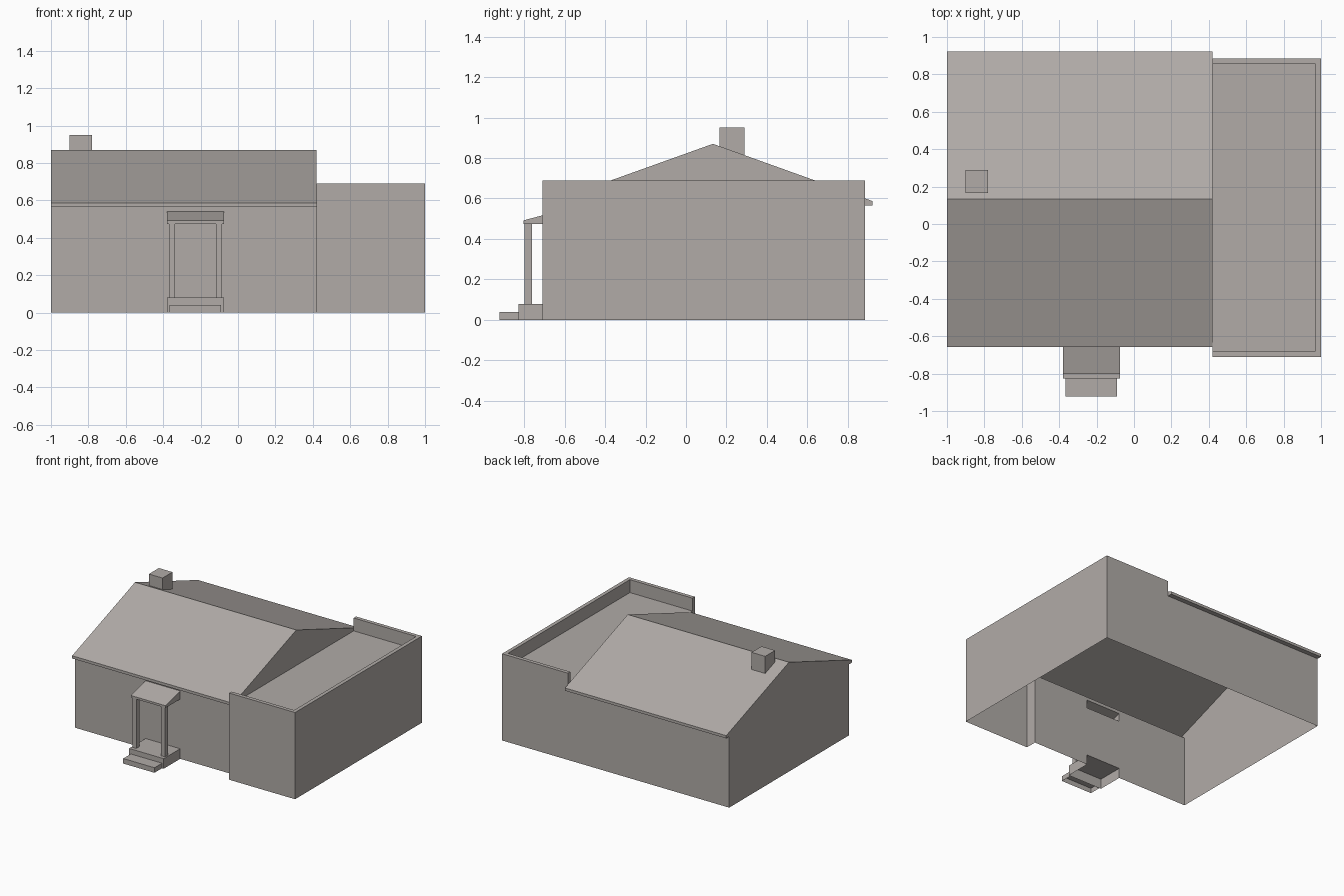
import bpy, bmesh

if "Cube" in bpy.data.objects:
    bpy.data.objects.remove(bpy.data.objects["Cube"])

# Single plaster colour
plaster = bpy.data.materials.new("warm_grey_plaster")
plaster.use_nodes = True
COLOUR = (0.44, 0.41, 0.39, 1)
plaster.diffuse_color = COLOUR
plaster.node_tree.nodes["Principled BSDF"].inputs["Base Color"].default_value = COLOUR


def finish(name, bm):
    bmesh.ops.remove_doubles(bm, verts=bm.verts, dist=0.0001)
    mesh = bpy.data.meshes.new(name)
    bm.to_mesh(mesh)
    bm.free()
    mesh.materials.append(plaster)
    obj = bpy.data.objects.new(name, mesh)
    bpy.context.collection.objects.link(obj)
    return obj


def prism(name, profile, lo, hi, axis="Z", open_edges=(), caps=("lo", "hi")):
    """Extrude a counter-clockwise outline along an axis, leaving chosen sides open."""
    bm = bmesh.new()

    def ring(h):
        return [bm.verts.new((h, a, b) if axis == "X" else (a, b, h)) for a, b in profile]

    low, high = ring(lo), ring(hi)
    n = len(profile)
    for i in range(n):
        j = (i + 1) % n
        if i not in open_edges:
            bm.faces.new((low[i], low[j], high[j], high[i]))
    if "lo" in caps:
        bm.faces.new(low[::-1])
    if "hi" in caps:
        bm.faces.new(high)
    loose = [v for v in bm.verts if not v.link_faces]
    bmesh.ops.delete(bm, geom=loose, context="VERTS")
    return finish(name, bm)


def rect(a0, b0, a1, b1):
    return [(a0, b0), (a1, b0), (a1, b1), (a0, b1)]


# Main dimensions
LEFT, SPLIT, RIGHT = -1.0, 0.42, 1.0
FRONT, WING_FRONT, BACK = -0.62, -0.71, 0.885
SOFFIT, EAVE, PARAPET = 0.565, 0.587, 0.69
RIDGE_Y, RIDGE_Z = 0.133, 0.87
EAVE_FRONT, EAVE_BACK = -0.657, 0.922
PORCH_L, PORCH_R = -0.38, -0.075

# House back and end walls
prism("house_walls", rect(LEFT, FRONT, SPLIT, BACK), 0, SOFFIT, open_edges=(0, 1), caps=())

# Front wall, open behind the doorstep and the porch roof
bm = bmesh.new()
xs = [LEFT, PORCH_L, PORCH_R, SPLIT]
zs = [0, 0.08, 0.475, 0.54, SOFFIT]
for i in range(3):
    for k in range(4):
        if i == 1 and k in (0, 2):
            continue
        bm.faces.new([bm.verts.new((x, FRONT, z))
                      for x, z in rect(xs[i], zs[k], xs[i + 1], zs[k + 1])])
finish("front_wall", bm)

# Gabled roof with boxed eaves, open inside
prism("gable_roof",
      [(FRONT, SOFFIT), (BACK, SOFFIT), (EAVE_BACK, SOFFIT), (EAVE_BACK, EAVE),
       (RIDGE_Y, RIDGE_Z), (EAVE_FRONT, EAVE), (EAVE_FRONT, SOFFIT)],
      LEFT, SPLIT, "X", open_edges=(0,))

# Chimney, its base cut to the roof slope
slope = (RIDGE_Z - EAVE) / (EAVE_BACK - RIDGE_Y)
y0, y1 = 0.165, 0.29
prism("chimney",
      [(y0, RIDGE_Z - slope * (y0 - RIDGE_Y)), (y1, RIDGE_Z - slope * (y1 - RIDGE_Y)),
       (y1, 0.95), (y0, 0.95)],
      -0.90, -0.78, "X", open_edges=(0,))

# Flat-roofed side wing
prism("wing_walls", rect(SPLIT, WING_FRONT, RIGHT, BACK), 0, PARAPET, open_edges=(3,), caps=())
prism("wing_return_wall", rect(SPLIT, WING_FRONT, RIGHT, FRONT), 0, EAVE,
      open_edges=(0, 1, 2), caps=())
prism("wing_roof", rect(SPLIT, WING_FRONT, RIGHT, BACK), SOFFIT, EAVE,
      open_edges=(0, 1, 2, 3), caps=("hi",))

# Parapet around three sides of the wing
t = 0.03
prism("parapet",
      [(SPLIT, WING_FRONT), (RIGHT, WING_FRONT), (RIGHT, BACK), (SPLIT, BACK),
       (SPLIT, BACK - t), (RIGHT - t, BACK - t),
       (RIGHT - t, WING_FRONT + t), (SPLIT, WING_FRONT + t)],
      EAVE, PARAPET, open_edges=(0, 1, 2), caps=("hi",))

# Doorstep
prism("porch_platform", rect(-0.827, 0, FRONT, 0.08), PORCH_L, PORCH_R, "X", open_edges=(0, 1))
prism("porch_step", rect(-0.922, 0, -0.827, 0.04), -0.365, -0.09, "X", open_edges=(0, 1))

# Porch posts and lean-to roof
for name, x in (("right_post", -0.37), ("left_post", -0.118)):
    prism("porch_" + name, rect(x, -0.797, x + 0.033, -0.76), 0.08, 0.475, caps=())
prism("porch_roof",
      [(-0.803, 0.475), (FRONT, 0.475), (FRONT, 0.54), (-0.803, 0.492)],
      PORCH_L, PORCH_R, "X", open_edges=(1,))
